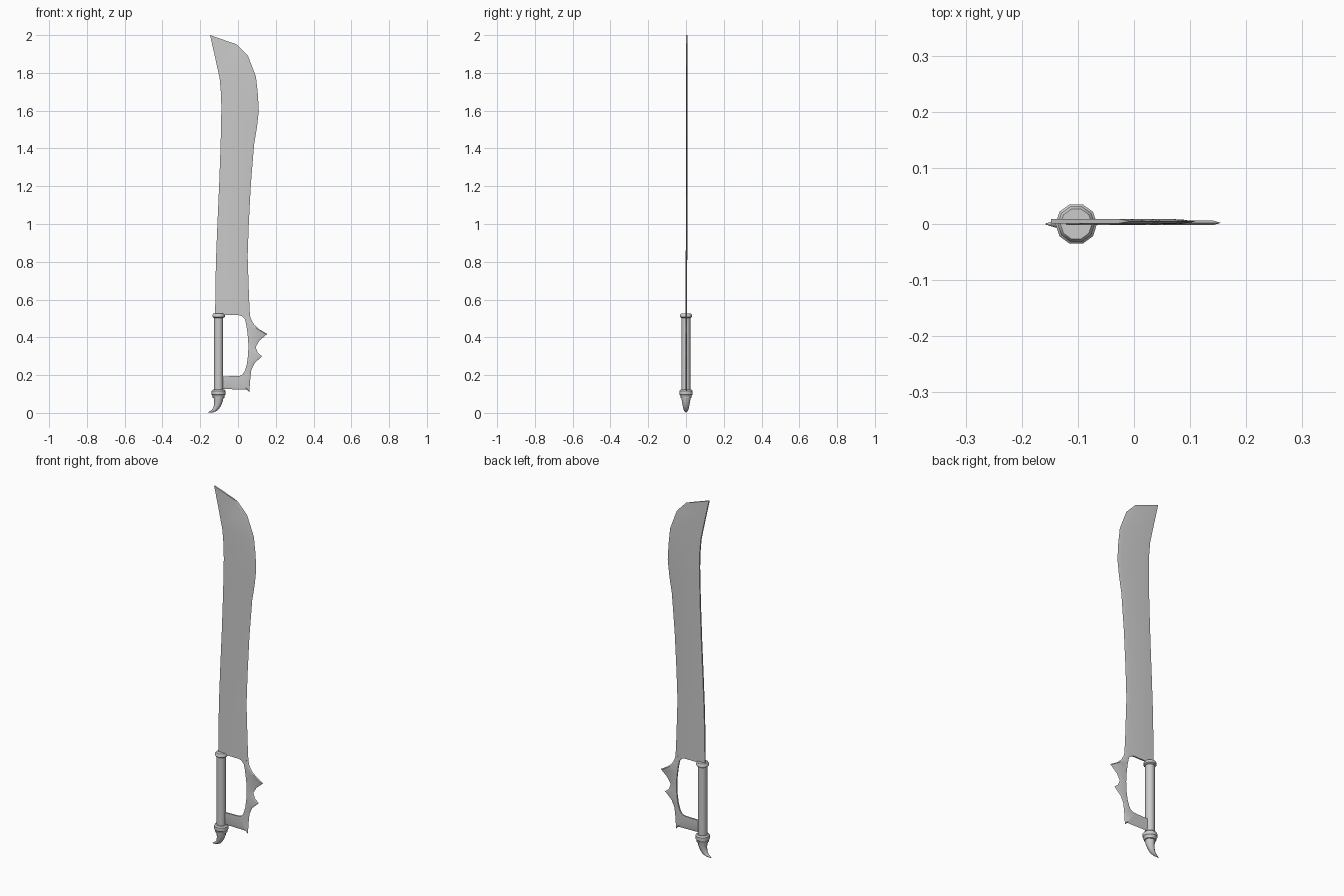
import bpy, bmesh, math
from mathutils import Vector

HX = -0.103   # handle axis


def finish(name, bm, angle=30):
    bmesh.ops.recalc_face_normals(bm, faces=bm.faces)
    me = bpy.data.meshes.new(name)
    bm.to_mesh(me)
    bm.free()
    ob = bpy.data.objects.new(name, me)
    bpy.context.collection.objects.link(ob)
    bpy.context.view_layer.objects.active = ob
    ob.select_set(True)
    bpy.ops.object.shade_smooth_by_angle(angle=math.radians(angle))
    ob.select_set(False)
    return ob


def loft(name, rings, angle=30):
    """Bridge equal-size closed rings and cap both ends."""
    bm = bmesh.new()
    vs = [[bm.verts.new(p) for p in r] for r in rings]
    n = len(vs[0])
    for a, b in zip(vs, vs[1:]):
        for i in range(n):
            j = (i + 1) % n
            bm.faces.new((a[i], a[j], b[j], b[i]))
    bm.faces.new(vs[0])
    bm.faces.new(vs[-1])
    return finish(name, bm, angle)


def plate(name, pairs, half, bevel):
    """Thin strip between a flat inner edge and a sharpened outer edge."""
    rings = []
    for ix, iz, ox, oz in pairs:
        inner, outer = Vector((ix, 0, iz)), Vector((ox, 0, oz))
        d = outer - inner
        ridge = outer - d.normalized() * min(bevel, d.length * 0.5)
        mid = Vector((0, 0.002 + 0.003 * max(0, (iz - 0.5) / 1.5), 0))
        t = Vector((0, half, 0))
        rings.append([p + mid for p in
                      (inner - t, ridge - t, outer, ridge + t, inner + t)])
    return loft(name, rings)


def tube(name, path, sides=10, angle=40):
    """Round section along (x, z, radius, tilt in degrees)."""
    rings = []
    for x, z, r, tilt in path:
        t = math.radians(tilt)
        ring = []
        for i in range(sides):
            a = 2 * math.pi * i / sides
            u = r * math.cos(a)
            ring.append((x + u * math.cos(t), r * math.sin(a), z - u * math.sin(t)))
        rings.append(ring)
    return loft(name, rings, angle)


# Blade: back edge to cutting edge
plate("blade", [
    (-0.121, 0.517, 0.063, 0.517), (-0.120, 0.62, 0.058, 0.62),
    (-0.117, 0.80, 0.051, 0.83), (-0.109, 1.00, 0.057, 1.00),
    (-0.100, 1.20, 0.068, 1.21), (-0.092, 1.42, 0.085, 1.42),
    (-0.090, 1.52, 0.100, 1.51), (-0.088, 1.61, 0.110, 1.60),
    (-0.090, 1.69, 0.105, 1.69), (-0.097, 1.77, 0.095, 1.78),
    (-0.122, 1.885, 0.053, 1.89), (-0.148, 2.00, -0.005, 1.95)], 0.004, 0.025)

# Spiked knuckle guard: hole edge to outer edge
plate("knuckle_guard", [
    (0.000, 0.518, 0.063, 0.518), (0.022, 0.512, 0.068, 0.498),
    (0.037, 0.495, 0.085, 0.467), (0.044, 0.465, 0.112, 0.443),
    (0.049, 0.43, 0.155, 0.418), (0.053, 0.395, 0.113, 0.382),
    (0.055, 0.355, 0.093, 0.348), (0.054, 0.325, 0.105, 0.318),
    (0.052, 0.295, 0.127, 0.300), (0.046, 0.255, 0.087, 0.262),
    (0.036, 0.222, 0.070, 0.225), (0.026, 0.205, 0.064, 0.170),
    (0.012, 0.197, 0.060, 0.110), (0.000, 0.195, 0.045, 0.124),
    (-0.090, 0.193, -0.090, 0.126)], 0.004, 0.014)

# Grip and its collars
tube("grip", [(HX, 0.09, 0.024, 0), (HX, 0.52, 0.024, 0)])
tube("top_collar", [(HX, z, r, 0) for z, r in
     ((0.502, 0.024), (0.508, 0.033), (0.519, 0.033), (0.525, 0.028))])
tube("bottom_collar", [(HX, z, r, 0) for z, r in
     ((0.078, 0.026), (0.080, 0.031), (0.092, 0.032), (0.097, 0.037),
      (0.116, 0.037), (0.123, 0.030))])

# Hooked claw pommel
tube("claw_pommel", [
    (HX, 0.085, 0.027, 0), (-0.104, 0.062, 0.023, 8), (-0.109, 0.042, 0.019, 25),
    (-0.119, 0.022, 0.014, 45), (-0.134, 0.010, 0.008, 62), (-0.158, 0.002, 0.001, 80)])
